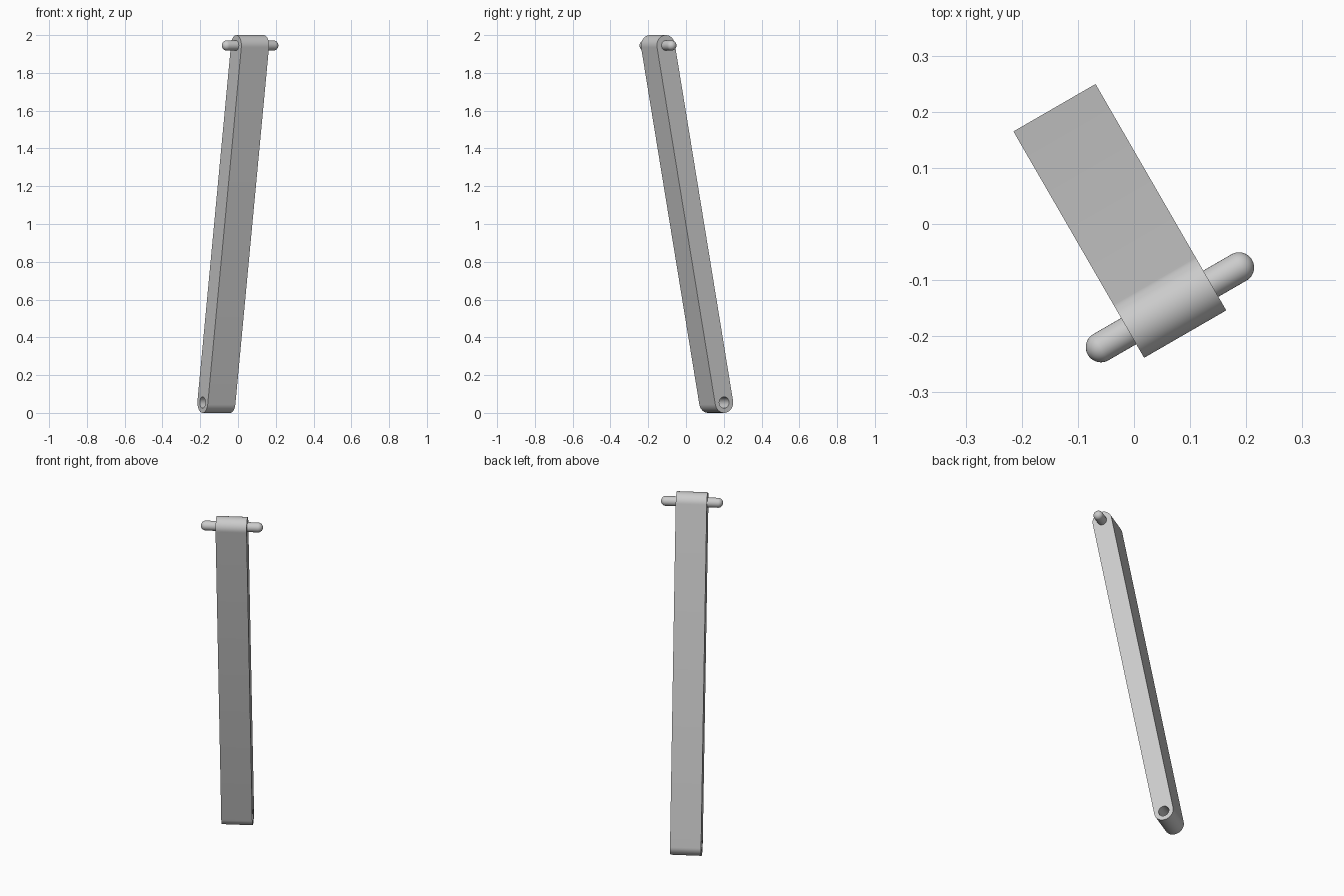
import bpy, bmesh, math
from mathutils import Matrix, Vector

cube = bpy.data.objects.get("Cube")
if cube:
    bpy.data.objects.remove(cube)

R = 0.055            # rounded end radius of the arm
WIDTH = 0.169        # arm thickness along the pivot axis
BOTTOM = Vector((-0.1145, 0.1595, R))
TOP = Vector((0.064, -0.1485, 2 - R))

grey = bpy.data.materials.new("plain grey")
grey.use_nodes = True
colour = (0.6, 0.6, 0.6, 1)
grey.diffuse_color = colour
grey.node_tree.nodes["Principled BSDF"].inputs["Base Color"].default_value = colour

# Local frame: x runs across the floor, y is up, z is the pivot axis
turn = Matrix.Rotation(math.radians(120), 4, 'Z') @ Matrix.Rotation(math.pi / 2, 4, 'X')
bottom, top = turn.inverted() @ BOTTOM, turn.inverted() @ TOP
lean = math.atan2(top.y - bottom.y, top.x - bottom.x)


def arc(centre, radius, start, sweep, steps):
    return [(centre.x + radius * math.cos(start + sweep * i / steps),
             centre.y + radius * math.sin(start + sweep * i / steps))
            for i in range(steps + 1)]


def finish(obj):
    obj.data.materials.clear()
    obj.data.materials.append(grey)
    bpy.ops.object.select_all(action='DESELECT')
    obj.select_set(True)
    bpy.context.view_layer.objects.active = obj
    bpy.ops.object.shade_smooth_by_angle(angle=math.radians(35))


# Arm: a slot-shaped profile with a pivot hole, extruded along the pivot axis
curve = bpy.data.curves.new("arm_profile", 'CURVE')
curve.dimensions = '2D'
curve.fill_mode = 'BOTH'
curve.extrude = WIDTH / 2
outline = (arc(top, R, lean - math.pi / 2, math.pi, 24)
           + arc(bottom, R, lean + math.pi / 2, math.pi, 24))
hole = arc(bottom, 0.03, 0, math.tau, 32)[:-1]
for points in (outline, hole):
    spline = curve.splines.new('POLY')
    spline.points.add(len(points) - 1)
    spline.use_cyclic_u = True
    for p, (x, y) in zip(spline.points, points):
        p.co = (x, y, 0, 1)
profile = bpy.data.objects.new("arm_profile", curve)
bpy.context.collection.objects.link(profile)
bpy.context.view_layer.update()
mesh = bpy.data.meshes.new_from_object(profile.evaluated_get(bpy.context.evaluated_depsgraph_get()))
bpy.data.objects.remove(profile)

bm = bmesh.new()
bm.from_mesh(mesh)
bmesh.ops.remove_doubles(bm, verts=bm.verts, dist=1e-5)
bmesh.ops.recalc_face_normals(bm, faces=bm.faces)
bm.to_mesh(mesh)
bm.free()
arm = bpy.data.objects.new("arm", mesh)
arm.matrix_world = turn @ Matrix.Translation((0, 0, (bottom.z + top.z) / 2))
bpy.context.collection.objects.link(arm)
finish(arm)

# Pin: a round-ended rod, made by pulling the halves of a sphere apart
bm = bmesh.new()
bmesh.ops.create_uvsphere(bm, u_segments=32, v_segments=25, radius=0.027)
for v in bm.verts:
    v.co.z += math.copysign(0.142, v.co.z)
mesh = bpy.data.meshes.new("pin")
bm.to_mesh(mesh)
bm.free()
pin = bpy.data.objects.new("pin", mesh)
pin.matrix_world = Matrix.Translation(TOP) @ turn
bpy.context.collection.objects.link(pin)
finish(pin)
